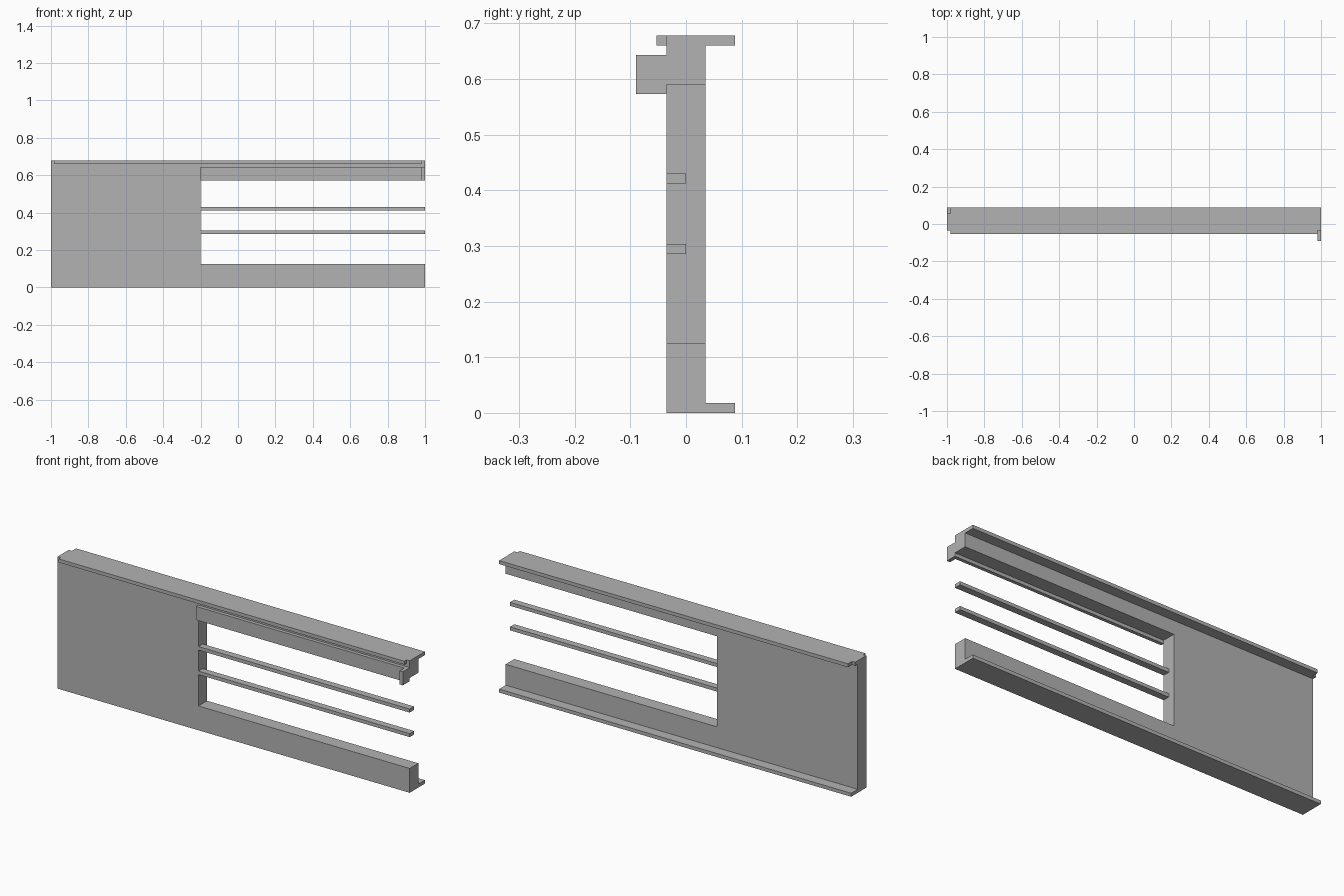
import bpy
import bmesh

cube = bpy.data.objects.get("Cube")
if cube:
    bpy.data.objects.remove(cube, do_unlink=True)

grey = bpy.data.materials.new("plain grey")
grey.use_nodes = True
colour = (0.45, 0.45, 0.45, 1)
grey.diffuse_color = colour
grey.node_tree.nodes["Principled BSDF"].inputs["Base Color"].default_value = colour


def prism(name, outline, axis, start, end):
    """Extrude a flat outline along 'x' (y,z points), 'y' (x,z) or 'z' (x,y)."""
    place = {"x": lambda a, b: (start, a, b),
             "y": lambda a, b: (a, start, b),
             "z": lambda a, b: (a, b, start)}[axis]
    bm = bmesh.new()
    face = bm.faces.new([bm.verts.new(place(a, b)) for a, b in outline])
    moved = bmesh.ops.extrude_face_region(bm, geom=[face])["geom"]
    offset = [(end - start) * (axis == letter) for letter in "xyz"]
    bmesh.ops.translate(bm, vec=offset,
                        verts=[v for v in moved if isinstance(v, bmesh.types.BMVert)])
    bmesh.ops.recalc_face_normals(bm, faces=bm.faces)
    mesh = bpy.data.meshes.new(name)
    bm.to_mesh(mesh)
    bm.free()
    mesh.materials.append(grey)
    obj = bpy.data.objects.new(name, mesh)
    bpy.context.scene.collection.objects.link(obj)
    return obj


def box(name, x, y, z):
    outline = [(x[0], z[0]), (x[1], z[0]), (x[1], z[1]), (x[0], z[1])]
    return prism(name, outline, "y", *y)


half = 0.035      # half the wall thickness
back = 0.088      # rear edge of the flanges
lip = -0.053      # front edge of the lip and trim
thin = 0.018      # thickness of thin strips
top = 0.678
jamb = -0.2       # closed side of the opening
inset = 1 - thin

# Wall with an opening that runs out to the left end
prism("wall", [(-1, 0), (1, 0), (1, 0.125), (jamb, 0.125),
               (jamb, 0.59), (1, 0.59), (1, top), (-1, top)], "y", -half, half)

# Flanges behind the wall; the upper one is notched at its right corner
box("bottom_flange", (-1, 1), (half, back), (0, thin))
prism("top_flange", [(-1, half), (1, half), (1, back), (-inset, back),
                     (-inset, 0.055), (-1, 0.055)], "z", top - thin, top)

# Narrow lip along the front top edge
box("front_lip", (-inset, inset), (lip, -half), (top - thin, top))

# Trim over the opening, with a return at the open end
prism("opening_trim", [(jamb, -half), (jamb, lip), (inset, lip),
                       (inset, -0.09), (1, -0.09), (1, -half)], "z", 0.573, 0.643)

# Two rails across the opening
for name, z in (("lower_rail", 0.286), ("upper_rail", 0.412)):
    box(name, (jamb, 1), (-half, 0), (z, z + thin))
